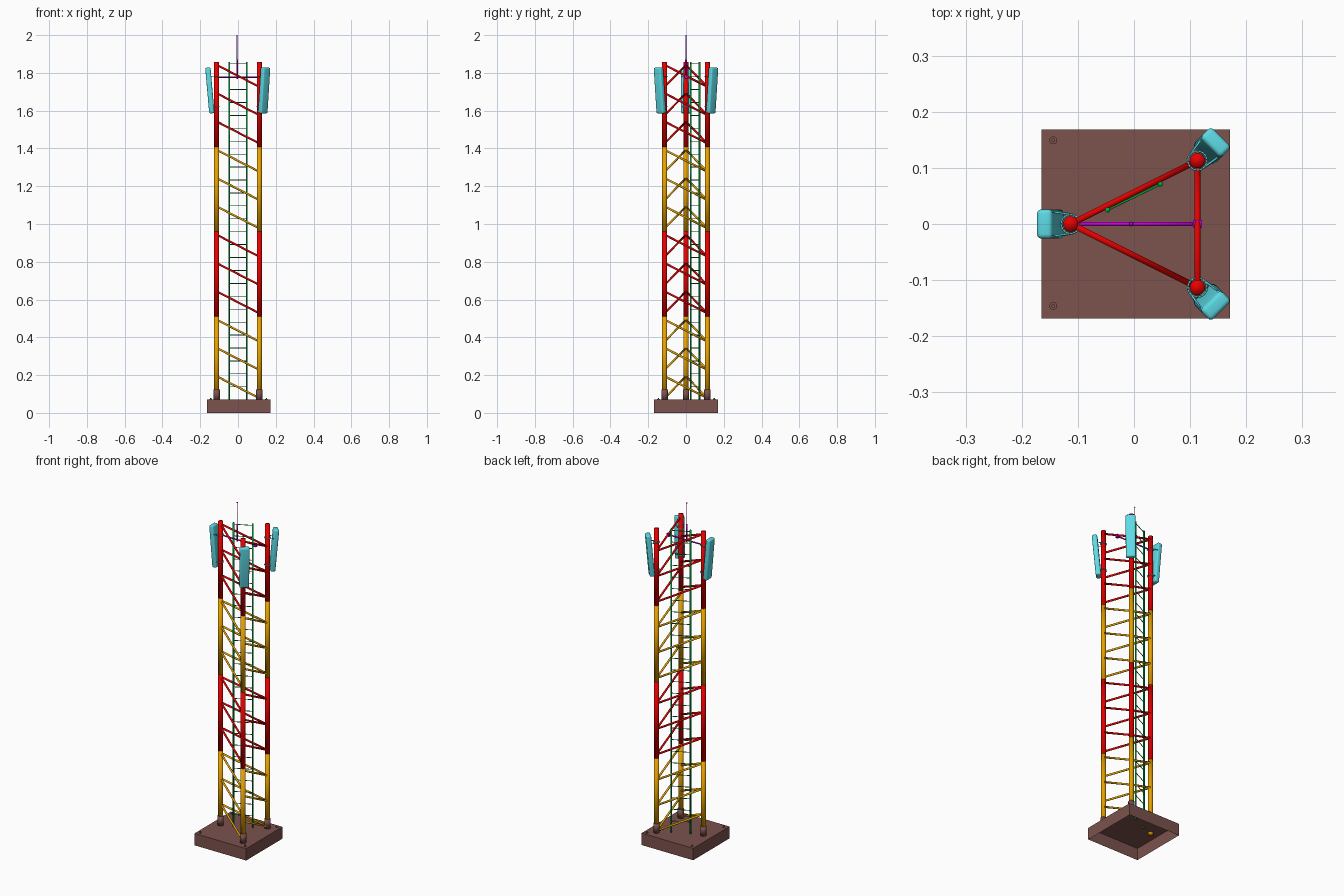
import bpy
import bmesh
from math import radians, cos, sin
from mathutils import Vector, Matrix

cube = bpy.data.objects.get("Cube")
if cube:
    bpy.data.objects.remove(cube, do_unlink=True)


def material(name, rgb):
    m = bpy.data.materials.new(name)
    m.use_nodes = True
    m.diffuse_color = (*rgb, 1)
    m.node_tree.nodes["Principled BSDF"].inputs["Base Color"].default_value = (*rgb, 1)
    return m


RED = material("signal_red", (0.8, 0.0, 0.0))
YELLOW = material("amber_yellow", (0.8, 0.36, 0.0))
BROWN = material("base_brown", (0.2, 0.085, 0.075))
CYAN = material("panel_cyan", (0.11, 0.7, 0.78))
GREEN = material("ladder_green", (0.0, 0.42, 0.05))
PURPLE = material("mast_purple", (0.58, 0.0, 0.66))


def finish(bm, name, mat, smooth=True):
    me = bpy.data.meshes.new(name)
    bm.to_mesh(me)
    bm.free()
    me.materials.append(mat)
    for face in me.polygons:
        face.use_smooth = smooth
    ob = bpy.data.objects.new(name, me)
    bpy.context.collection.objects.link(ob)


def add_rod(bm, a, b, r, sides=14):
    a, b = Vector(a), Vector(b)
    d = b - a
    mat = Matrix.Translation((a + b) / 2) @ d.to_track_quat("Z", "Y").to_matrix().to_4x4()
    bmesh.ops.create_cone(bm, cap_ends=True, segments=sides, radius1=r, radius2=r,
                          depth=d.length, matrix=mat)


def rods(name, mat, pairs, r, sides=14, smooth=True):
    bm = bmesh.new()
    for a, b in pairs:
        add_rod(bm, a, b, r, sides)
    finish(bm, name, mat, smooth)


def box(name, mat, size, matrix, bevel=0, open_bottom=False):
    bm = bmesh.new()
    bmesh.ops.create_cube(bm, size=1, matrix=matrix @ Matrix.Diagonal((*size, 1)))
    if open_bottom:
        low = min(bm.faces, key=lambda f: f.calc_center_median().z)
        bmesh.ops.delete(bm, geom=[low], context="FACES_ONLY")
    if bevel:
        bmesh.ops.bevel(bm, geom=bm.edges[:], offset=bevel, segments=4, affect="EDGES", profile=0.5)
    finish(bm, name, mat, smooth=bevel > 0)


FLOOR, FOOT, SECTION = 0.07, 0.06, 0.4495
TOP = FOOT + 4 * SECTION
LEGS = {"side": Vector((-0.113, 0, 0)),
        "back": Vector((0.113, 0.113, 0)),
        "front": Vector((0.113, -0.113, 0))}
UP = Vector((0, 0, 1))

# Hollow plinth with corner bolts and leg sockets
box("plinth", BROWN, (0.336, 0.337, FLOOR), Matrix.Translation((0.003, 0, FLOOR / 2)), open_bottom=True)
corners = [Vector((x, y, FLOOR)) for x in (-0.144, 0.15) for y in (-0.146, 0.149)]
rods("anchor_washers", BROWN, [(c, c + UP * 0.003) for c in corners], 0.007, smooth=False)
rods("anchor_bolts", BROWN, [(c, c + UP * 0.009) for c in corners], 0.0035, 6, smooth=False)
rods("leg_sockets", BROWN, [(p + UP * FLOOR, p + UP * 0.125) for p in LEGS.values()], 0.0165, 20)

# Banded legs and diagonal braces, section by section
BRACED = [("side", "front"), ("side", "back"), ("front", "back")]
for k in range(4):
    mat = RED if k % 2 else YELLOW
    z = FOOT + k * SECTION
    rods(f"legs_section_{k + 1}", mat,
         [(p + UP * z, p + UP * (z + SECTION)) for p in LEGS.values()], 0.0135, 24)
    pairs = []
    for j in range(3):
        high = z + 0.134 + j * SECTION / 3
        pairs += [(LEGS[a] + UP * high, LEGS[b] + UP * (high - 0.116)) for a, b in BRACED]
    rods(f"braces_section_{k + 1}", mat, pairs, 0.0055)

# Ladder beside the rear face
rail_a, rail_b = Vector((-0.047, 0.025, 0)), Vector((0.047, 0.071, 0))
rods("ladder_rails", GREEN, [(p + UP * FOOT, p + UP * TOP) for p in (rail_a, rail_b)], 0.0045)
rods("ladder_rungs", GREEN,
     [(rail_a + UP * z, rail_b + UP * z) for z in (FLOOR + 0.0684 * i for i in range(1, 27))], 0.002)

# Mast carried by a cross bar
BAR = 1.778
rods("mast_cross_bar", PURPLE, [((-0.105, 0, BAR), (0.113, 0, BAR))], 0.0038)
box("cross_bar_clamp", PURPLE, (0.016, 0.015, 0.018), Matrix.Translation((0.113, 0, BAR)))
rods("mast_foot", PURPLE, [((-0.005, 0, BAR - 0.01), (-0.005, 0, 1.87))], 0.0042)
rods("mast_whip", PURPLE, [((-0.005, 0, 1.87), (-0.005, 0, 1.996))], 0.0018)
bm = bmesh.new()
bmesh.ops.create_uvsphere(bm, u_segments=14, v_segments=10, radius=0.0035,
                          matrix=Matrix.Translation((-0.005, 0, 1.9965)))
finish(bm, "mast_tip", PURPLE)

# Tilted antenna panels with brackets clamped on each leg
TILT = radians(5)
for (name, leg), angle in zip(LEGS.items(), (180, 45, -45)):
    place = Matrix.Translation(leg) @ Matrix.Rotation(radians(angle), 4, "Z")
    box(f"{name}_antenna_panel", CYAN, (0.028, 0.052, 0.243),
        place @ Matrix.Translation((0.036, 0, 1.707)) @ Matrix.Rotation(TILT, 4, "Y"), bevel=0.008)
    bm = bmesh.new()
    for z, reach in ((1.78, 0.034), (1.62, 0.024)):
        for s in (-1, 1):
            add_rod(bm, place @ Vector((-0.004, s * 0.0165, z)), place @ Vector((reach, s * 0.022, z)), 0.0018)
        # Hoop around the leg
        ring = [place @ Vector((0.017 * cos(t), 0.017 * sin(t), z))
                for t in (radians(20 * i) for i in range(18))]
        for a, b in zip(ring, ring[1:] + ring[:1]):
            add_rod(bm, a, b, 0.0018)
    finish(bm, f"{name}_antenna_bracket", CYAN)
